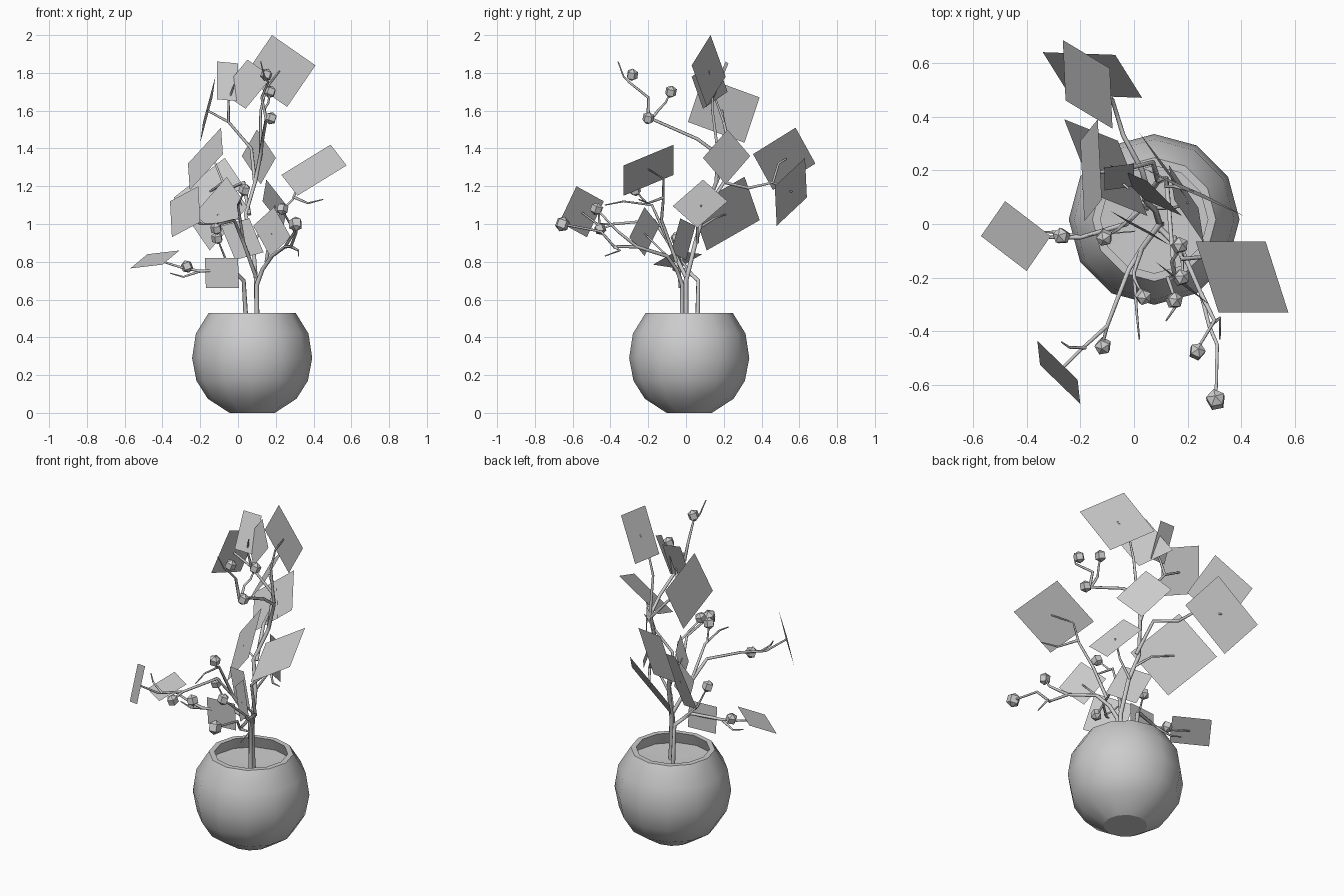
import bpy, bmesh, math
from mathutils import Vector


def add_mesh(name, verts, faces):
    me = bpy.data.meshes.new(name)
    me.from_pydata(verts, [], faces)
    me.update()
    ob = bpy.data.objects.new(name, me)
    bpy.context.collection.objects.link(ob)
    return ob


def lathe(name, profile, centre, sides=12, cap_start=False, tip=None):
    """Revolve (radius, z) points; optional bottom cap and end tip."""
    verts, faces = [], []
    for r, z in profile:
        for i in range(sides):
            a = 2 * math.pi * i / sides
            verts.append((centre[0] + r * math.cos(a), centre[1] + r * math.sin(a), z))
    for k in range(len(profile) - 1):
        for i in range(sides):
            j = (i + 1) % sides
            faces.append((k * sides + i, k * sides + j, (k + 1) * sides + j, (k + 1) * sides + i))
    if cap_start:
        faces.append(tuple(reversed(range(sides))))
    if tip is not None:
        n, base = len(verts), (len(profile) - 1) * sides
        verts.append((centre[0], centre[1], tip))
        faces += [(base + i, base + (i + 1) % sides, n) for i in range(sides)]
    return add_mesh(name, verts, faces)


def smooth(ob, angle):
    bpy.ops.object.select_all(action='DESELECT')
    ob.select_set(True)
    bpy.context.view_layer.objects.active = ob
    bpy.ops.object.shade_smooth_by_angle(angle=math.radians(angle))


def leaf(a, b, c):
    """Flat square leaf from three neighbouring corners."""
    a, b, c = Vector(a), Vector(b), Vector(c)
    add_mesh("leaf", [a, b, c, a + c - b], [(0, 1, 2, 3)])


def branch(points, r0, r1):
    """Kinked tapering branch."""
    cu = bpy.data.curves.new("branch", 'CURVE')
    cu.dimensions = '3D'
    cu.bevel_depth = 1.0
    cu.bevel_resolution = 1
    cu.use_fill_caps = True
    sp = cu.splines.new('POLY')
    sp.points.add(len(points) - 1)
    for i, p in enumerate(points):
        sp.points[i].co = (*p, 1)
        sp.points[i].radius = r0 + (r1 - r0) * i / (len(points) - 1)
    ob = bpy.data.objects.new("branch", cu)
    bpy.context.collection.objects.link(ob)


def bud(p, r=0.03):
    bm = bmesh.new()
    bmesh.ops.create_uvsphere(bm, u_segments=5, v_segments=3, radius=r * 1.15)
    me = bpy.data.meshes.new("bud")
    bm.to_mesh(me)
    bm.free()
    ob = bpy.data.objects.new("bud", me)
    ob.location = p
    ob.rotation_euler = (0.3, 0.2, p[0] * 9)
    bpy.context.collection.objects.link(ob)


# round pot and soil
C = (0.075, 0.017)
pot = lathe("pot", [(.12, 0), (.235, .075), (.295, .17), (.318, .29), (.298, .42), (.23, .53),
                    (.2, .53), (.225, .46)], C, cap_start=True)
smooth(pot, 31)
lathe("soil", [(.225, .46)], C, tip=.45)

# leaves: three corners each
leaf((.18, .13, 2.0), (.41, .03, 1.84), (.26, .11, 1.62))
leaf((-.12, .09, 1.78), (-.135, .39, 1.67), (-.2, .31, 1.43))
leaf((-.09, .58, 1.51), (-.08, .355, 1.37), (-.255, .46, 1.18))
leaf((-.34, .64, 1.14), (-.07, .63, 1.35), (.03, .47, 1.2))
leaf((-.26, .39, 1.02), (-.06, .31, 1.25), (.05, .03, 1.09))
leaf((.23, -.065, 1.26), (.49, -.065, 1.42), (.575, -.33, 1.31))
leaf((-.36, -.435, 1.12), (-.21, -.58, 1.2), (-.2, -.67, 1.01))
leaf((-.48, .085, .84), (-.31, -.045, .86), (-.4, -.175, .785))
leaf((-.175, -.045, .82), (.0, -.03, .82), (.005, -.025, .66))
leaf((-.09, .05, .99), (.06, -.03, 1.03), (.135, -.08, .85))
leaf((.19, -.22, 1.09), (.08, -.14, .99), (.17, -.22, .83))
leaf((.1, .22, 1.5), (.2, .09, 1.35), (.12, .21, 1.21))
leaf((.05, .16, 1.87), (.18, .03, 1.78), (.04, .09, 1.61))
leaf((-.11, .21, 1.86), (.0, .225, 1.85), (.0, .14, 1.65))
leaf((.15, .09, 1.235), (.13, .22, 1.12), (.24, .06, .98))

# main trunk up to the upper fork
branch([(.1, 0, .45), (.095, 0, .7), (.08, .05, .9), (.04, .09, 1.05), (.09, .16, 1.22)], .013, .01)
branch([(.09, .16, 1.22), (.12, .17, 1.37), (.13, .06, 1.45), (.15, -.19, 1.56)], .011, .008)
branch([(.15, -.2, 1.55), (.125, -.2, 1.67), (.16, -.3, 1.75), (.14, -.33, 1.78), (.12, -.36, 1.86)], .009, .003)
branch([(.15, -.18, 1.56), (.14, -.14, 1.61), (.16, -.11, 1.64), (.17, -.08, 1.7)], .008, .005)
# upper left and top leaf branches
branch([(.09, .16, 1.22), (.07, .23, 1.4), (-.05, .2, 1.54), (-.16, .19, 1.6)], .011, .006)
branch([(-.05, .2, 1.54), (-.05, .16, 1.65), (-.02, .13, 1.74)], .008, .004)
branch([(.12, .17, 1.37), (.12, .14, 1.6), (.15, .14, 1.72), (.22, .12, 1.81)], .009, .004)
# rear branches
branch([(.06, .09, 1.05), (.03, .2, 1.22), (-.04, .33, 1.19), (-.08, .46, 1.22), (-.12, .49, 1.32),
        (-.17, .53, 1.345)], .011, .005)
branch([(-.08, .46, 1.22), (-.15, .56, 1.17)], .008, .005)
branch([(.06, .07, .98), (.0, .15, 1.03), (-.11, .21, 1.05)], .008, .004)
branch([(.08, .06, .9), (.15, .06, 1.0), (.2, .08, 1.1)], .008, .004)
# front right stem
branch([(.1, -.022, .45), (.1, -.02, .68), (.13, -.05, .76), (.18, -.1, .83), (.25, -.26, .88), (.28, -.38, .88),
        (.31, -.45, .96), (.305, -.66, 1.0)], .013, .006)
branch([(.28, -.38, .88), (.32, -.35, .86), (.32, -.43, .83)], .009, .003)
branch([(.25, -.26, .88), (.3, -.36, .96), (.23, -.475, 1.08)], .009, .005)
branch([(.15, -.05, .8), (.18, -.13, 1.02), (.29, -.12, 1.13), (.33, -.12, 1.24), (.42, -.2, 1.29)], .01, .004)
branch([(.3, -.12, 1.14), (.37, -.2, 1.11), (.45, -.25, 1.13)], .008, .003)
branch([(.18, -.1, .83), (.18, -.22, .95)], .007, .004)
# front left stem
branch([(.045, .06, .45), (.03, .065, .7), (-.03, .0, .76), (-.2, -.05, .75), (-.3, -.05, .77),
        (-.43, -.045, .81)], .013, .005)
branch([(-.2, -.05, .75), (-.29, -.03, .72), (-.36, -.03, .74)], .008, .003)
branch([(.095, .0, .72), (.03, -.09, .9), (-.02, -.17, 1.02), (-.1, -.38, 1.0), (-.2, -.47, 1.0),
        (-.28, -.55, 1.06)], .011, .005)
branch([(-.1, -.38, 1.0), (-.12, -.46, .97)], .007, .005)
branch([(-.18, -.46, 1.0), (-.24, -.46, 1.05), (-.27, -.44, 1.09)], .007, .003)
branch([(.03, -.09, .9), (.0, -.18, 1.1), (.01, -.33, 1.12), (.02, -.43, 1.1)], .009, .003)
branch([(.0, -.2, 1.1), (.035, -.27, 1.18)], .006, .004)
branch([(.03, .06, .7), (-.06, -.02, .8), (-.11, -.05, .925)], .008, .004)

# buds
for b in [(.175, -.2, 1.56), (.17, -.08, 1.7), (.15, -.285, 1.79), (.235, -.475, 1.08), (-.27, -.045, .775),
          (-.11, -.05, .925), (-.115, -.455, .975), (.035, -.27, 1.18)]:
    bud(b)
bud((.305, -.655, 1.0), .036)
